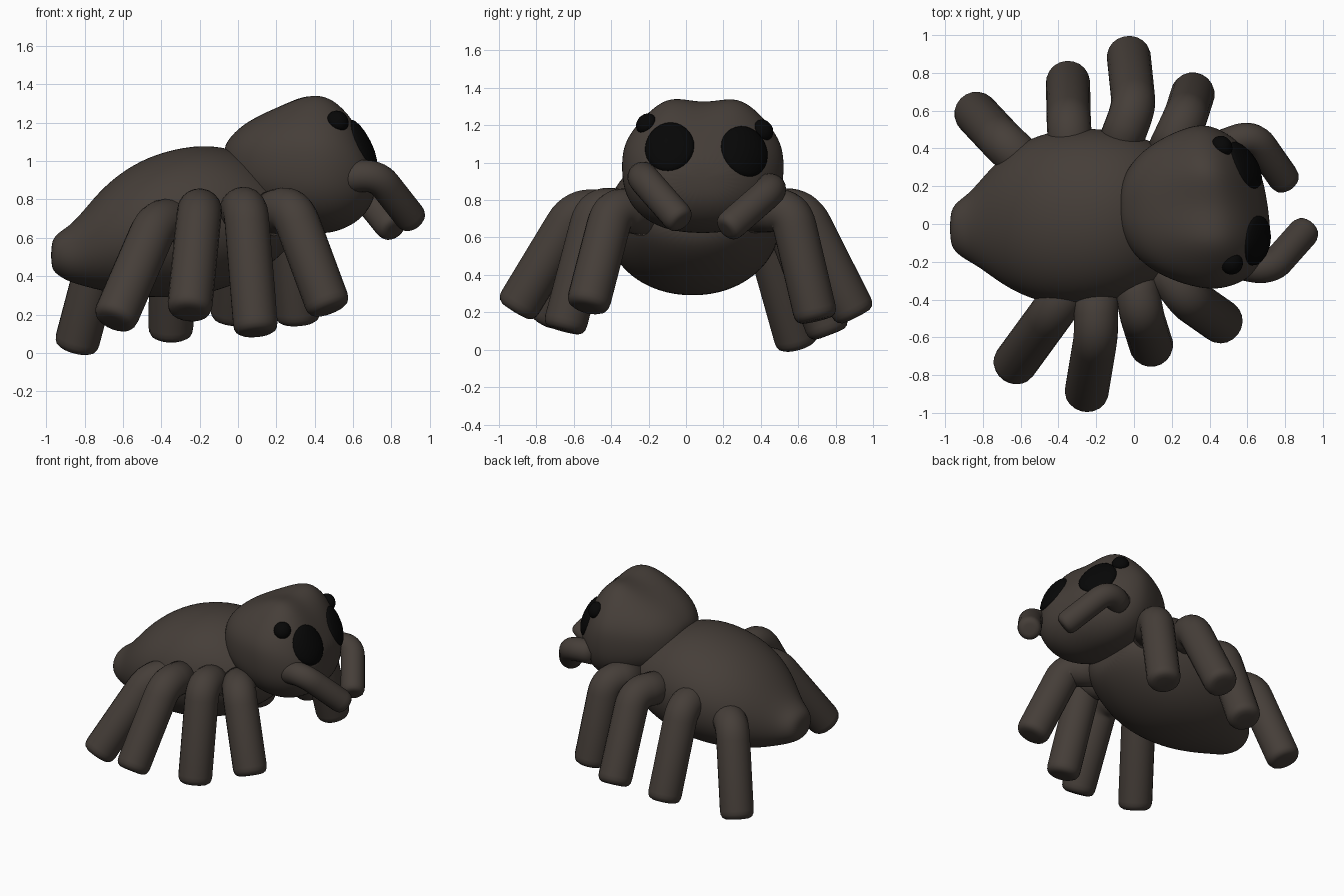
import bpy, bmesh, math
from mathutils import Vector
from mathutils.bvhtree import BVHTree

if "Cube" in bpy.data.objects:
    bpy.data.objects.remove(bpy.data.objects["Cube"])


def material(name, rgb):
    m = bpy.data.materials.new(name)
    m.diffuse_color = (*rgb, 1)
    m.use_nodes = True
    m.node_tree.nodes["Principled BSDF"].inputs["Base Color"].default_value = m.diffuse_color
    return m


BROWN = material("dark_brown", (0.060, 0.048, 0.040))
BLACK = material("eye_black", (0.002, 0.002, 0.002))


def loft(name, rings, mat, subsurf=0):
    """Skin a list of equal-length closed rings and cap both ends."""
    bm = bmesh.new()
    loops = [[bm.verts.new(p) for p in ring] for ring in rings]
    n = len(loops[0])
    for a, b in zip(loops, loops[1:]):
        for i in range(n):
            j = (i + 1) % n
            bm.faces.new((a[i], a[j], b[j], b[i]))
    bm.faces.new(loops[0][::-1])
    bm.faces.new(loops[-1])
    bmesh.ops.recalc_face_normals(bm, faces=bm.faces)
    for f in bm.faces:
        f.smooth = True
    me = bpy.data.meshes.new(name)
    bm.to_mesh(me)
    bm.free()
    ob = bpy.data.objects.new(name, me)
    bpy.context.collection.objects.link(ob)
    me.materials.append(mat)
    if subsurf:
        mod = ob.modifiers.new("smooth", 'SUBSURF')
        mod.levels = mod.render_levels = subsurf
    return ob


def section(x, y, z, ry, rz, power, n=36):
    """Superellipse cross-section facing x."""
    pts = []
    for i in range(n):
        a = 2 * math.pi * i / n
        c, s = math.cos(a), math.sin(a)
        pts.append(Vector((x, y + ry * math.copysign(abs(c) ** (2 / power), c),
                           z + rz * math.copysign(abs(s) ** (2 / power), s))))
    return pts


def limb(name, root, knee, tip, r, n=20):
    """Bent tube with a rounded knee and a softly bevelled tip."""
    root, knee, tip = Vector(root), Vector(knee), Vector(tip)
    d1, d2 = (knee - root).normalized(), (tip - knee).normalized()
    bend = 0.1
    a, b = knee - d1 * min(bend, (knee - root).length * 0.6), knee + d2 * bend
    path = [(root, d1, r)]
    for i in range(9):
        t = i / 8
        p = a * (1 - t) ** 2 + knee * 2 * t * (1 - t) + b * t * t
        path.append((p, d1.lerp(d2, t).normalized(), r))
    for back, k in ((0.06, 1), (0.035, 0.97), (0.015, 0.88), (0.003, 0.7), (0, 0.45)):
        path.append((tip - d2 * back, d2, r * k))
    side = d1.cross(d2).normalized()
    rings = []
    for p, d, rad in path:
        up = d.cross(side).normalized()
        rings.append([p + rad * (side * math.cos(2 * math.pi * i / n)
                                 + up * math.sin(2 * math.pi * i / n)) for i in range(n)])
    return loft(name, rings, BROWN)


# Abdomen with a blunt tail: x, y, top z, bottom z, half width
abdomen = [(-0.975, -0.02, 0.57, 0.45, 0.07), (-0.95, -0.02, 0.62, 0.41, 0.13),
           (-0.88, -0.02, 0.66, 0.37, 0.175), (-0.81, 0.0, 0.735, 0.35, 0.235),
           (-0.7, 0.02, 0.87, 0.32, 0.34), (-0.55, 0.03, 0.985, 0.295, 0.43),
           (-0.38, 0.035, 1.055, 0.285, 0.468), (-0.18, 0.04, 1.09, 0.3, 0.47),
           (0.0, 0.05, 1.06, 0.36, 0.425), (0.14, 0.06, 0.97, 0.44, 0.36),
           (0.25, 0.06, 0.86, 0.53, 0.27), (0.3, 0.06, 0.76, 0.61, 0.14)]
loft("abdomen", [section(x, y, (t + b) / 2, w, (t - b) / 2, 2.05)
                 for x, y, t, b, w in abdomen], BROWN, 2)

# Head, slightly turned, with two brow bumps on top
profile = [(-0.075, 1.06, 0.9, 0.08), (-0.055, 1.11, 0.84, 0.17), (0.02, 1.19, 0.78, 0.28),
           (0.15, 1.26, 0.7, 0.37), (0.3, 1.32, 0.64, 0.425), (0.4, 1.34, 0.62, 0.44),
           (0.5, 1.32, 0.625, 0.415), (0.6, 1.225, 0.67, 0.35), (0.67, 1.1, 0.74, 0.25),
           (0.71, 1.0, 0.83, 0.13)]
rings = []
for x, top, bottom, w in profile:
    ring = section(x, 0.09, (top + bottom) / 2, w, (top - bottom) / 2, 2.4)
    turn = max(0, min(1, (x - 0.2) / 0.4))
    for p in ring:
        if p.z > 1.0:
            bump = sum(math.exp(-((p.y - c) / 0.13) ** 2) for c in (-0.09, 0.28)) - 0.5
            rise = min(1, (p.z - 1.0) / 0.2)
            p.z += 0.06 * rise * bump * math.exp(-((x - 0.42) / 0.17) ** 2)
        lean = 0.15 * max(0, min(0.15, p.z - 0.95))
        p.x -= (0.14 * (p.y - 0.1) + lean) * turn
    rings.append(ring)
head = loft("head", rings, BROWN, 2)

# Eyes: thin domed discs laid onto the head surface
tree = BVHTree.FromObject(head, bpy.context.evaluated_depsgraph_get())


def eye(name, y, z, ry, rz, height, n=28):
    c, nrm, _, _ = tree.ray_cast(Vector((2, y, z)), Vector((-1, 0, 0)))
    if c is None:
        c, nrm, _, _ = tree.find_nearest(Vector((0.5, y, z)))
    across = Vector((0, 0, 1)).cross(nrm).normalized()
    up = nrm.cross(across)
    eye_rings = []
    for k in (1.0, 0.97, 0.88, 0.7, 0.45, 0.15):
        ring = []
        for i in range(n):
            a = 2 * math.pi * i / n
            p = c + (across * math.cos(a) * ry + up * math.sin(a) * rz) * k
            hit, _, _, _ = tree.ray_cast(p + nrm * 0.3, -nrm)
            lift = height * math.sqrt(1 - k * k) - (0.01 if k == 1 else 0)
            ring.append((hit or p) + nrm * lift)
        eye_rings.append(ring)
    return loft(name, eye_rings, BLACK)


eye("large_eye_right", -0.09, 1.09, 0.135, 0.145, 0.03)
eye("large_eye_left", 0.32, 1.065, 0.14, 0.145, 0.03)
eye("small_eye_right", -0.215, 1.21, 0.06, 0.06, 0.045)
eye("small_eye_left", 0.415, 1.175, 0.06, 0.06, 0.045)

# Walking legs: root, knee, tip
legs = {
    "right_leg_rear": ((-0.28, -0.25, 0.68), (-0.42, -0.45, 0.69), (-0.65, -0.765, 0.16)),
    "right_leg_mid_rear": ((-0.2, -0.3, 0.72), (-0.2, -0.585, 0.75), (-0.255, -0.915, 0.205)),
    "right_leg_mid_front": ((0.0, -0.25, 0.72), (0.04, -0.48, 0.765), (0.095, -0.655, 0.1)),
    "right_leg_front": ((0.15, -0.2, 0.72), (0.28, -0.39, 0.76), (0.48, -0.53, 0.22)),
    "left_leg_rear": ((-0.5, 0.25, 0.6), (-0.69, 0.43, 0.62), (-0.85, 0.6, 0.015)),
    "left_leg_mid_rear": ((-0.33, 0.3, 0.7), (-0.345, 0.53, 0.71), (-0.35, 0.77, 0.08)),
    "left_leg_mid_front": ((-0.1, 0.36, 0.74), (0.0, 0.62, 0.75), (-0.03, 0.91, 0.175)),
    "left_leg_front": ((0.17, 0.35, 0.74), (0.27, 0.56, 0.75), (0.315, 0.7, 0.155)),
}
for name, pts in legs.items():
    limb(name, *pts, 0.117)

# Feelers beside the mouth
limb("right_feeler", (0.5, -0.2, 0.9), (0.72, -0.245, 0.935), (0.92, -0.02, 0.68), 0.083)
limb("left_feeler", (0.48, 0.42, 0.85), (0.63, 0.475, 0.87), (0.815, 0.21, 0.64), 0.083)
